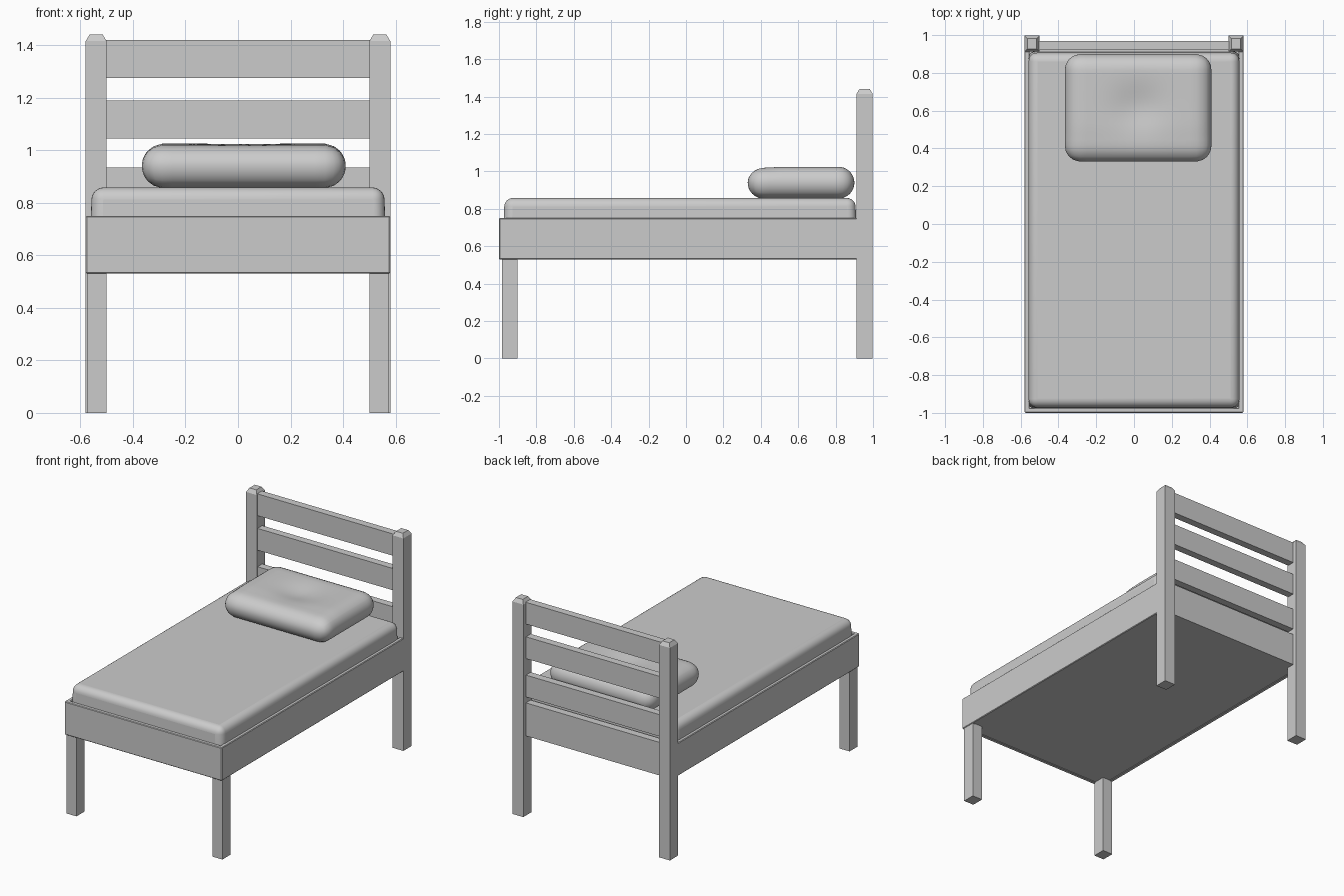
import bpy, bmesh, math
from mathutils import Vector

if "Cube" in bpy.data.objects:
    bpy.data.objects.remove(bpy.data.objects["Cube"])


def finish(name, bm):
    bmesh.ops.recalc_face_normals(bm, faces=bm.faces)
    mesh = bpy.data.meshes.new(name)
    bm.to_mesh(mesh)
    bm.free()
    ob = bpy.data.objects.new(name, mesh)
    bpy.context.collection.objects.link(ob)
    return ob


def box_bm(lo, hi):
    lo, hi = Vector(lo), Vector(hi)
    bm = bmesh.new()
    bmesh.ops.create_cube(bm, size=1)
    for v in bm.verts:
        v.co = Vector([(lo[i] + hi[i]) / 2 + v.co[i] * (hi[i] - lo[i]) for i in range(3)])
    return bm


def box(name, lo, hi, bevel=0.0, segments=1):
    ob = finish(name, box_bm(lo, hi))
    if bevel:
        mod = ob.modifiers.new("Bevel", "BEVEL")
        mod.width, mod.segments = bevel, segments
    return ob


def smooth(ob, angle=40):
    bpy.ops.object.select_all(action="DESELECT")
    ob.select_set(True)
    bpy.context.view_layer.objects.active = ob
    bpy.ops.object.shade_smooth_by_angle(angle=math.radians(angle))


# Posts with chamfered caps, front legs and side rails, left and right
for side, s in (("left", -1), ("right", 1)):
    xs = sorted((s * 0.58, s * 0.50))
    bm = box_bm((xs[0], 0.912, 0), (xs[1], 0.998, 1.415))
    top = [f for f in bm.faces if f.calc_center_median().z > 1.4]
    cap = bmesh.ops.extrude_face_region(bm, geom=top)
    bmesh.ops.delete(bm, geom=top, context="FACES_ONLY")
    for v in (g for g in cap["geom"] if isinstance(g, bmesh.types.BMVert)):
        v.co.x += 0.015 if v.co.x < s * 0.54 else -0.015
        v.co.y += 0.015 if v.co.y < 0.95 else -0.015
        v.co.z = 1.44
    finish(side + "_head_post", bm)
    lx = sorted((s * 0.575, s * 0.50))
    box(side + "_front_leg", (lx[0], -0.985, 0), (lx[1], -0.90, 0.54))
    rx = sorted((s * 0.58, s * 0.553))
    box(side + "_side_rail", (rx[0], -0.998, 0.53), (rx[1], 0.915, 0.75), 0.004)

# Foot rail, head rail and base panel
box("foot_rail", (-0.578, -1.0, 0.53), (0.578, -0.973, 0.75), 0.004)
box("head_rail", (-0.51, 0.92, 0.53), (0.51, 0.97, 0.75))
box("base_panel", (-0.56, -0.98, 0.533), (0.56, 0.93, 0.56))

# Headboard slats
for i, z in enumerate((0.79, 1.045, 1.275)):
    box(f"headboard_slat_{i + 1}", (-0.51, 0.92, z), (0.51, 0.97, z + 0.145))

# Mattress, slightly narrower at the top
bm = box_bm((-0.565, -0.982, 0.56), (0.565, 0.917, 0.858))
for v in bm.verts:
    if v.co.z > 0.8:
        v.co.x *= 0.985
        v.co.y += 0.012 if v.co.y < 0 else -0.012
mattress = finish("mattress", bm)
mod = mattress.modifiers.new("Bevel", "BEVEL")
mod.width, mod.segments = 0.045, 6
smooth(mattress)

# Pillow: rounded slab with a soft dent on top
half = Vector((0.388, 0.285, 0.085))
r = 0.085
bm = bmesh.new()
bmesh.ops.create_cube(bm, size=2)
bmesh.ops.subdivide_edges(bm, edges=bm.edges[:], cuts=19, use_grid_fill=True)
for v in bm.verts:
    p = Vector([v.co[i] * half[i] for i in range(3)])
    core = Vector([max(-(half[i] - r), min(half[i] - r, p[i])) for i in range(3)])
    p = core + (p - core).normalized() * r
    if p.z > 0:
        p.z -= 0.025 * math.exp(-(p.x / 0.13) ** 2 - (p.y / 0.12) ** 2)
        p.z *= 1 - 0.12 * max(0, (-p.y - 0.1) / 0.185)
    v.co = p + Vector((0.022, 0.615, 0.94))
smooth(finish("pillow", bm), 60)
